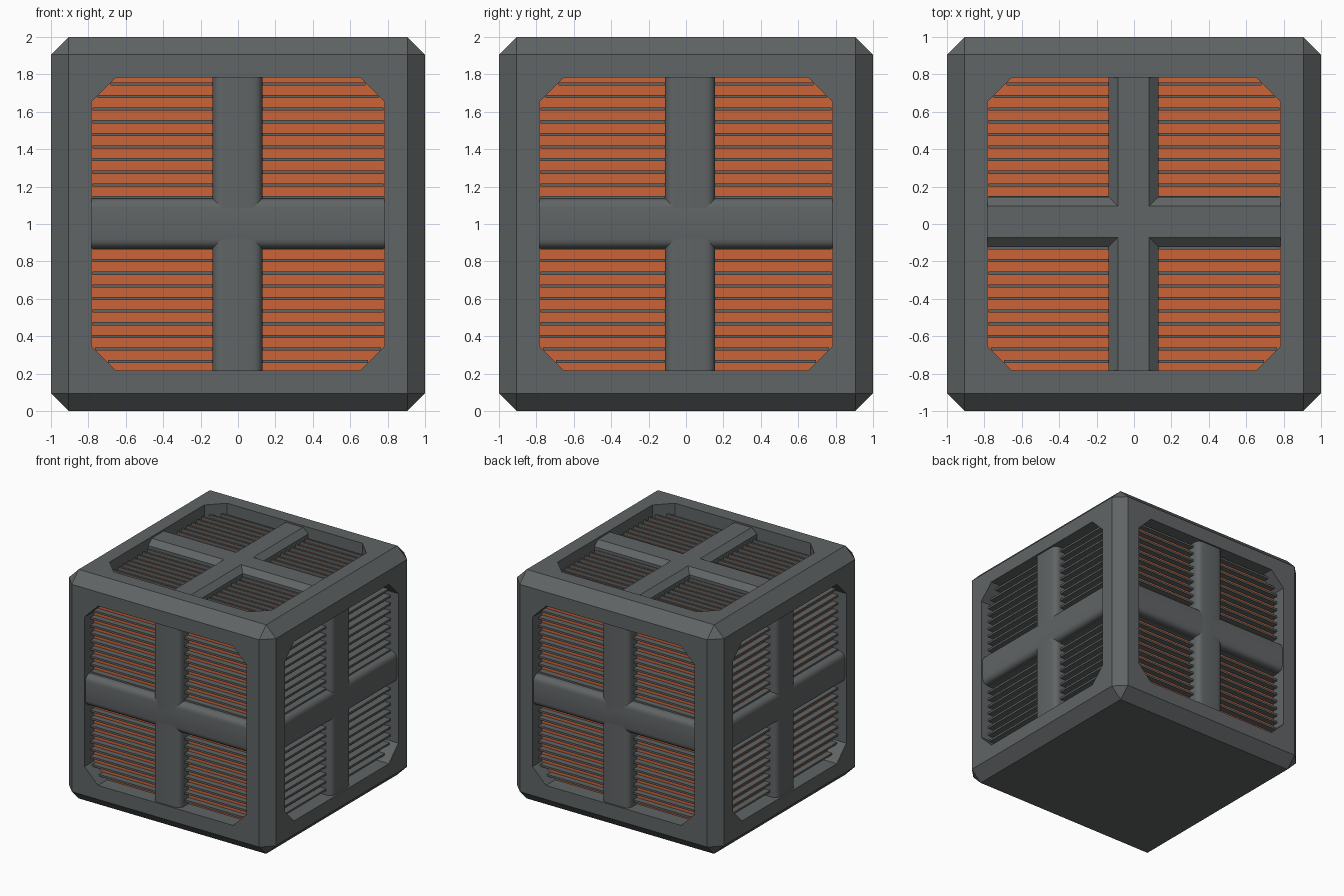
import bpy, bmesh, math
from mathutils import Matrix, Vector

if "Cube" in bpy.data.objects:
    bpy.data.objects.remove(bpy.data.objects["Cube"])


def material(name, rgb):
    m = bpy.data.materials.new(name)
    m.diffuse_color = (*rgb, 1)
    m.use_nodes = True
    m.node_tree.nodes["Principled BSDF"].inputs["Base Color"].default_value = m.diffuse_color
    return m


GREY = material("dark grey metal", (0.118, 0.128, 0.130))
ORANGE = material("orange glow", (0.60, 0.125, 0.040))

EDGE, OPEN, CUT = 0.905, 0.783, 0.13   # flat half size, opening half size, corner cut


def frame(u, v, n):
    # local (u, v, outward) coordinates of one side of the crate
    u, v, n = Vector(u), Vector(v), Vector(n)
    m = Matrix((u, v, n)).transposed().to_4x4()
    m.translation = Vector((0, 0, 1)) + n
    return m


# name, frame, panel depth, slat height, cross centre (u, v)
SIDES = [
    ("front", frame((1, 0, 0), (0, 0, 1), (0, -1, 0)), 0.13, 0.052, (-0.003, 0.003)),
    ("right", frame((0, 1, 0), (0, 0, 1), (1, 0, 0)), 0.13, 0.060, (0.022, 0.003)),
    ("back", frame((-1, 0, 0), (0, 0, 1), (0, 1, 0)), 0.13, 0.052, (0.003, 0.003)),
    ("left", frame((0, -1, 0), (0, 0, 1), (-1, 0, 0)), 0.13, 0.052, (-0.022, 0.003)),
    ("top", frame((1, 0, 0), (0, 1, 0), (0, 0, 1)), 0.11, 0.025, (-0.003, 0.012)),
]


def finish(bm, name, mats):
    bmesh.ops.remove_doubles(bm, verts=bm.verts, dist=1e-5)
    bmesh.ops.recalc_face_normals(bm, faces=bm.faces)
    me = bpy.data.meshes.new(name)
    bm.to_mesh(me)
    bm.free()
    ob = bpy.data.objects.new(name, me)
    bpy.context.collection.objects.link(ob)
    for m in mats:
        me.materials.append(m)
    return ob


def octagon():
    a, b = OPEN, OPEN - CUT
    return [(a, -b), (a, b), (b, a), (-b, a), (-a, b), (-a, -b), (-b, -a), (b, -a)]


# chamfered shell with an eight-sided recess in every side but the bottom
bm = bmesh.new()
bmesh.ops.create_cube(bm, size=2, matrix=Matrix.Translation((0, 0, 1)))
bmesh.ops.bevel(bm, geom=bm.edges[:], offset=1 - EDGE, segments=1, affect='EDGES')
bm.normal_update()
big = [f for f in bm.faces if f.calc_area() > 3 and f.normal.z > -0.5]
bmesh.ops.delete(bm, geom=big, context='FACES_ONLY')
for name, M, depth, slat, centre in SIDES:
    new = lambda u, v, w: bm.verts.new(M @ Vector((u, v, w)))
    corner = [new(EDGE * s, EDGE * t, 0) for s, t in ((1, -1), (1, 1), (-1, 1), (-1, -1))]
    rim = [new(u, v, 0) for u, v in octagon()]
    base = [new(u, v, -depth) for u, v in octagon()]
    for i in range(4):
        j = (i + 1) % 4
        bm.faces.new((corner[i], corner[j], rim[2 * i + 1], rim[2 * i]))
        bm.faces.new((corner[j], rim[(2 * i + 2) % 8], rim[2 * i + 1]))
    for i in range(8):
        j = (i + 1) % 8
        bm.faces.new((rim[i], rim[j], base[j], base[i]))
    bm.faces.new(base).material_index = 1
finish(bm, "shell", [GREY, ORANGE])


def prism(bm, M, ring_a, ring_b):
    a = [bm.verts.new(M @ Vector(p)) for p in ring_a]
    b = [bm.verts.new(M @ Vector(p)) for p in ring_b]
    n = len(a)
    for i in range(n):
        bm.faces.new((a[i], a[(i + 1) % n], b[(i + 1) % n], b[i]))
    bm.faces.new(a)
    bm.faces.new(b)


# grille slats, trimmed to the opening and split by the cross
for name, M, depth, height, (cu, cv) in SIDES:
    bm = bmesh.new()
    for k in range(23):
        v = 0.749 - 0.0675 * k
        if abs(v - cv) < 0.125:
            continue
        reach = OPEN - max(0, abs(v) - (OPEN - CUT)) - 0.004
        for s in (-1, 1):
            u0, u1 = cu + s * 0.12, s * reach
            t, lo, hi = 0.0085, -depth - 0.005, -depth + height
            sec = [(-t, lo), (t, lo), (t, hi), (-t, hi)]
            prism(bm, M, [(u0, v + p, w) for p, w in sec], [(u1, v + p, w) for p, w in sec])
    finish(bm, name + "_slats", [GREY])

# cross bars: chamfered on the top, rounded on the upright sides
for name, M, depth, height, (cu, cv) in SIDES:
    steps = 1 if name == "top" else 4
    half, top, run, drop = 0.133, -0.014, 0.05, 0.045
    arc = [(half - run + run * math.cos(a), top - drop + drop * math.sin(a))
           for a in (math.pi / 2 * i / steps for i in range(steps + 1))]
    sec = [(half, -depth - 0.005)] + arc
    sec += [(-p, w) for p, w in reversed(sec)]
    for kind in ("horizontal", "vertical"):
        bm = bmesh.new()
        if kind == "horizontal":
            ends = [[(e * OPEN, cv + p, w) for p, w in sec] for e in (-1, 1)]
        else:
            ends = [[(cu + p, e * OPEN, w) for p, w in sec] for e in (-1, 1)]
        prism(bm, M, *ends)
        ob = finish(bm, f"{name}_{kind}_bar", [GREY])
        if steps > 1:
            bpy.context.view_layer.objects.active = ob
            bpy.ops.object.select_all(action='DESELECT')
            ob.select_set(True)
            bpy.ops.object.shade_smooth_by_angle(angle=math.radians(40))
